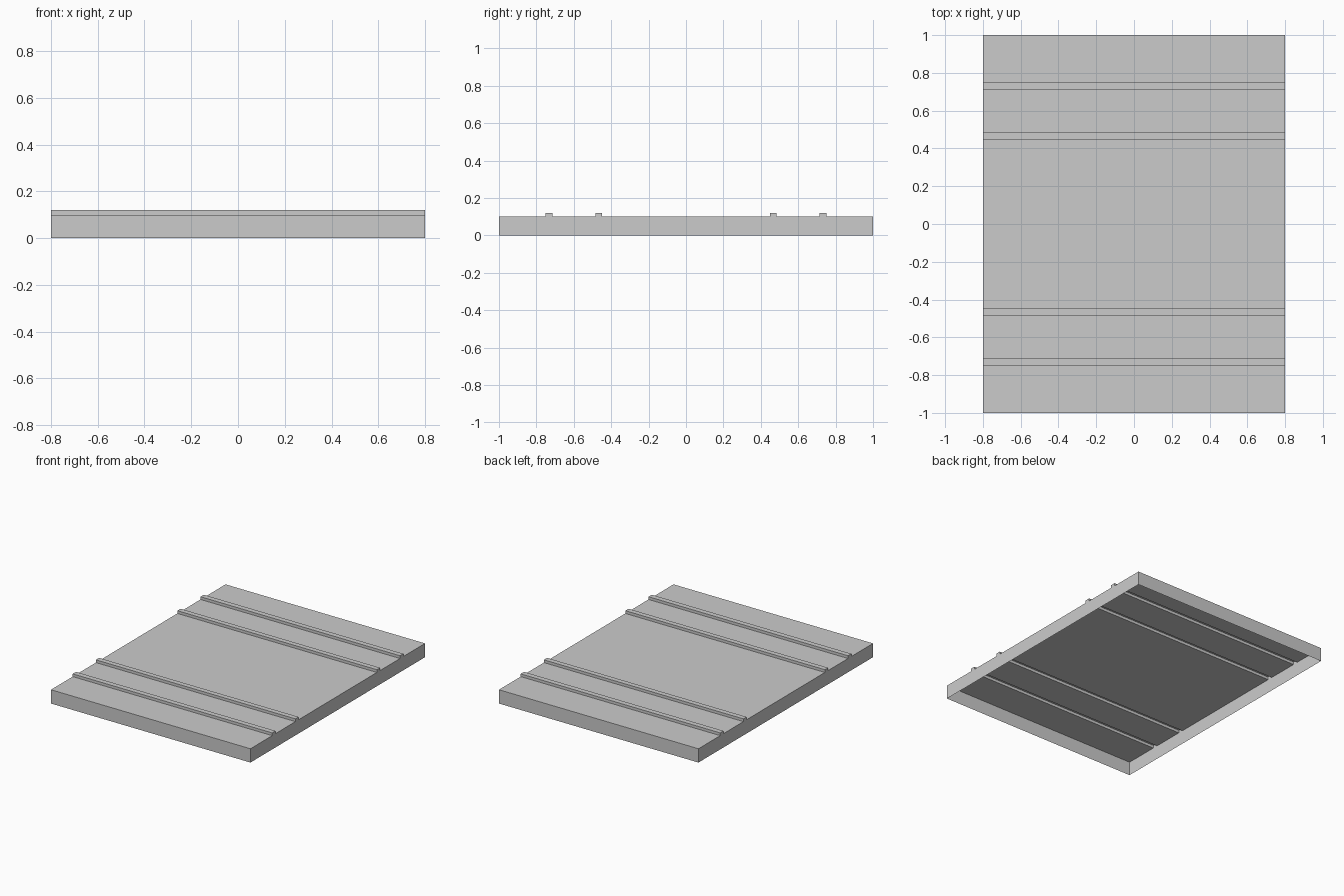
import bpy, bmesh

if "Cube" in bpy.data.objects:
    bpy.data.objects.remove(bpy.data.objects["Cube"])

HALF_X, HALF_Y = 0.8, 1.0
DECK_Z, RIB_Z = 0.10, 0.12
RIBS = [(0.448, 0.485), (0.713, 0.751)]  # y spans, mirrored front to back

# Side profile of one half, from the centre outwards, with hollow square ribs
half = []
for a, b in RIBS:
    half += [(a, DECK_Z), (a, RIB_Z), (b, RIB_Z), (b, DECK_Z)]
half += [(HALF_Y, DECK_Z), (HALF_Y, 0.0)]
profile = [(-y, z) for y, z in reversed(half)] + half

# Thin shell, open underneath: end panels plus the folded top sheet
bm = bmesh.new()
left = [bm.verts.new((-HALF_X, y, z)) for y, z in profile]
right = [bm.verts.new((HALF_X, y, z)) for y, z in profile]
bm.faces.new(left)
bm.faces.new(right[::-1])
for i in range(len(profile) - 1):
    bm.faces.new((left[i], right[i], right[i + 1], left[i + 1]))
bmesh.ops.recalc_face_normals(bm, faces=bm.faces)

# Make sure the deck faces outwards
bm.normal_update()
deck = max(bm.faces, key=lambda f: abs(f.normal.z) * f.calc_area())
if deck.normal.z < 0:
    bmesh.ops.reverse_faces(bm, faces=bm.faces)

mesh = bpy.data.meshes.new("ribbed_panel")
bm.to_mesh(mesh)
bm.free()
panel = bpy.data.objects.new("ribbed_panel", mesh)
bpy.context.collection.objects.link(panel)
